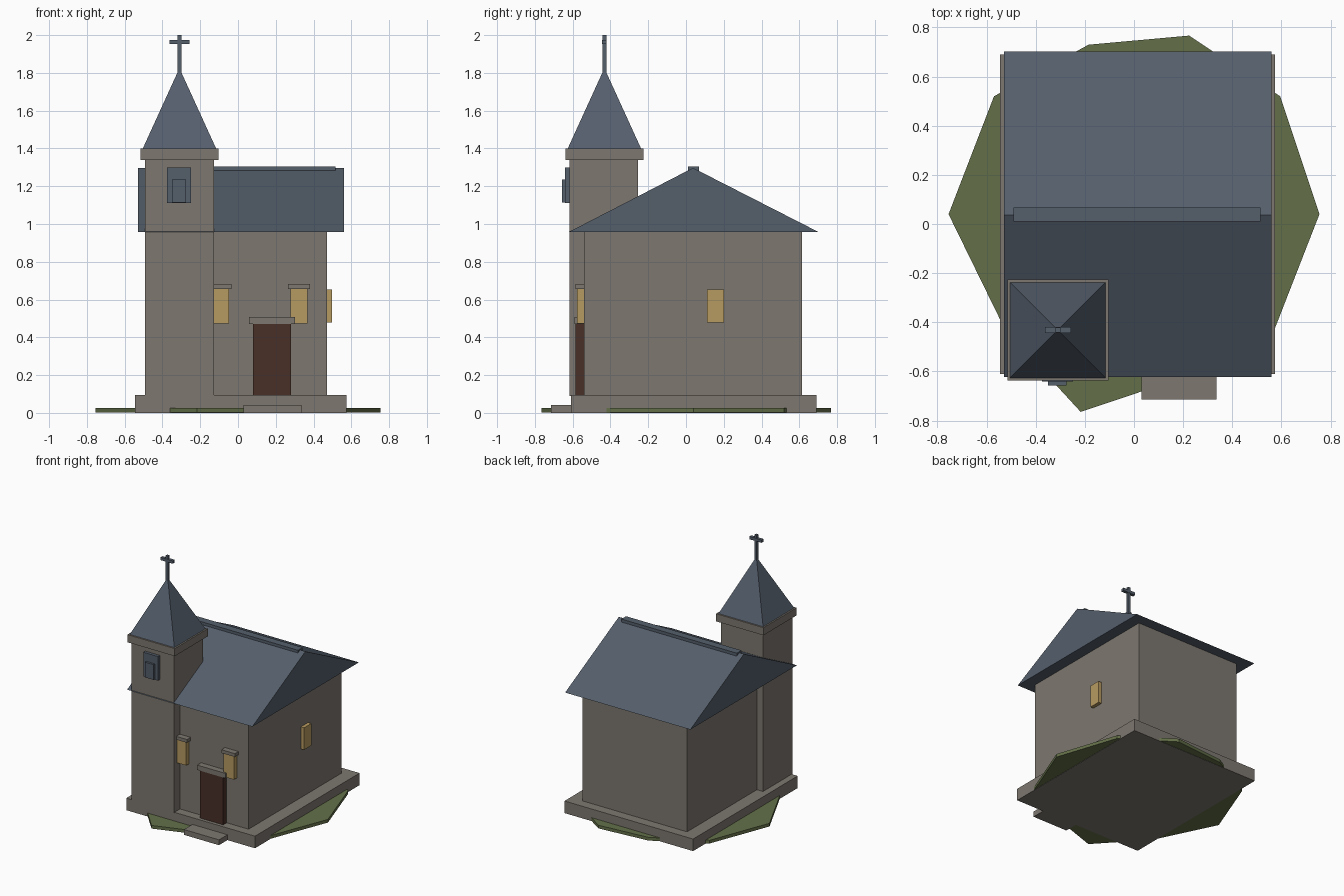
import bpy

cube = bpy.data.objects.get("Cube")
if cube:
    bpy.data.objects.remove(cube, do_unlink=True)


def material(name, rgb):
    m = bpy.data.materials.new(name)
    m.use_nodes = True
    m.diffuse_color = (*rgb, 1)
    m.node_tree.nodes["Principled BSDF"].inputs["Base Color"].default_value = (*rgb, 1)
    return m


stone = material("stone", (0.205, 0.185, 0.16))
slate = material("slate", (0.09, 0.113, 0.148))
wood = material("dark wood", (0.066, 0.029, 0.02))
glass = material("warm glass", (0.47, 0.325, 0.12))
grass = material("grass", (0.125, 0.16, 0.066))


def mesh_object(name, verts, faces, mat):
    mesh = bpy.data.meshes.new(name)
    mesh.from_pydata(verts, [], faces)
    mesh.materials.append(mat)
    obj = bpy.data.objects.new(name, mesh)
    bpy.context.collection.objects.link(obj)
    return obj


def prism(name, lower, upper, mat):
    """Closed solid between two matching counter-clockwise rings."""
    n = len(lower)
    sides = [(i, (i + 1) % n, n + (i + 1) % n, n + i) for i in range(n)]
    caps = [tuple(reversed(range(n))), tuple(range(n, 2 * n))]
    return mesh_object(name, lower + upper, sides + caps, mat)


def box(name, x, y, z, mat):
    ring = [(x[0], y[0]), (x[1], y[0]), (x[1], y[1]), (x[0], y[1])]
    return prism(name, [(*p, z[0]) for p in ring], [(*p, z[1]) for p in ring], mat)


# Ground, plinth and entrance step
outline = [(0.755, 0.04), (0.595, 0.52), (0.225, 0.767), (-0.185, 0.73), (-0.57, 0.52),
           (-0.755, 0.04), (-0.525, -0.43), (-0.217, -0.765), (0.2, -0.625), (0.56, -0.46)]
prism("grass_patch", [(*p, 0.002) for p in outline], [(*p, 0.027) for p in outline], grass)
box("plinth", (-0.545, 0.575), (-0.61, 0.69), (0, 0.095), stone)
box("entrance_step", (0.03, 0.335), (-0.715, -0.55), (0, 0.042), stone)

# Nave with a gabled roof
box("nave_walls", (-0.44, 0.47), (-0.54, 0.615), (0.09, 0.96), stone)
gable = [(-0.622, 0.957), (0.703, 0.957), (0.037, 1.297)]
prism("nave_roof", [(-0.53, *p) for p in gable], [(0.56, *p) for p in gable], slate)
box("roof_ridge", (-0.49, 0.515), (0.01, 0.068), (1.27, 1.305), slate)

# Bell tower
cx, cy = -0.31, -0.432
box("tower_walls", (-0.493, -0.127), (-0.617, -0.253), (0.09, 1.345), stone)
box("tower_cornice", (cx - 0.206, cx + 0.206), (cy - 0.206, cy + 0.206), (1.34, 1.4), stone)
s = 0.194
corners = [(cx - s, cy - s, 1.4), (cx + s, cy - s, 1.4), (cx + s, cy + s, 1.4), (cx - s, cy + s, 1.4)]
mesh_object("spire", corners + [(cx, cy, 1.825)],
            [(3, 2, 1, 0)] + [(i, (i + 1) % 4, 4) for i in range(4)], slate)
box("bell_opening_frame", (-0.375, -0.248), (-0.641, -0.6), (1.11, 1.3), slate)
box("bell_opening_shutter", (-0.35, -0.275), (-0.657, -0.6), (1.115, 1.235), slate)

# Cross
box("cross_post", (cx - 0.01, cx + 0.01), (cy - 0.01, cy + 0.01), (1.8, 2), slate)
box("cross_arm", (cx - 0.053, cx + 0.053), (cy - 0.012, cy + 0.012), (1.953, 1.975), slate)

# Door and windows with stone lintels
box("door", (0.08, 0.28), (-0.584, -0.53), (0.095, 0.47), wood)
box("door_lintel", (0.057, 0.303), (-0.589, -0.53), (0.47, 0.508), stone)
for side, x in (("left", 0.323), ("right", -0.093)):
    box(side + "_front_window", (x - 0.046, x + 0.046), (-0.577, -0.53), (0.472, 0.66), glass)
    box(side + "_window_lintel", (x - 0.059, x + 0.059), (-0.585, -0.53), (0.657, 0.683), stone)
box("side_window", (0.46, 0.498), (0.11, 0.2), (0.478, 0.652), glass)
